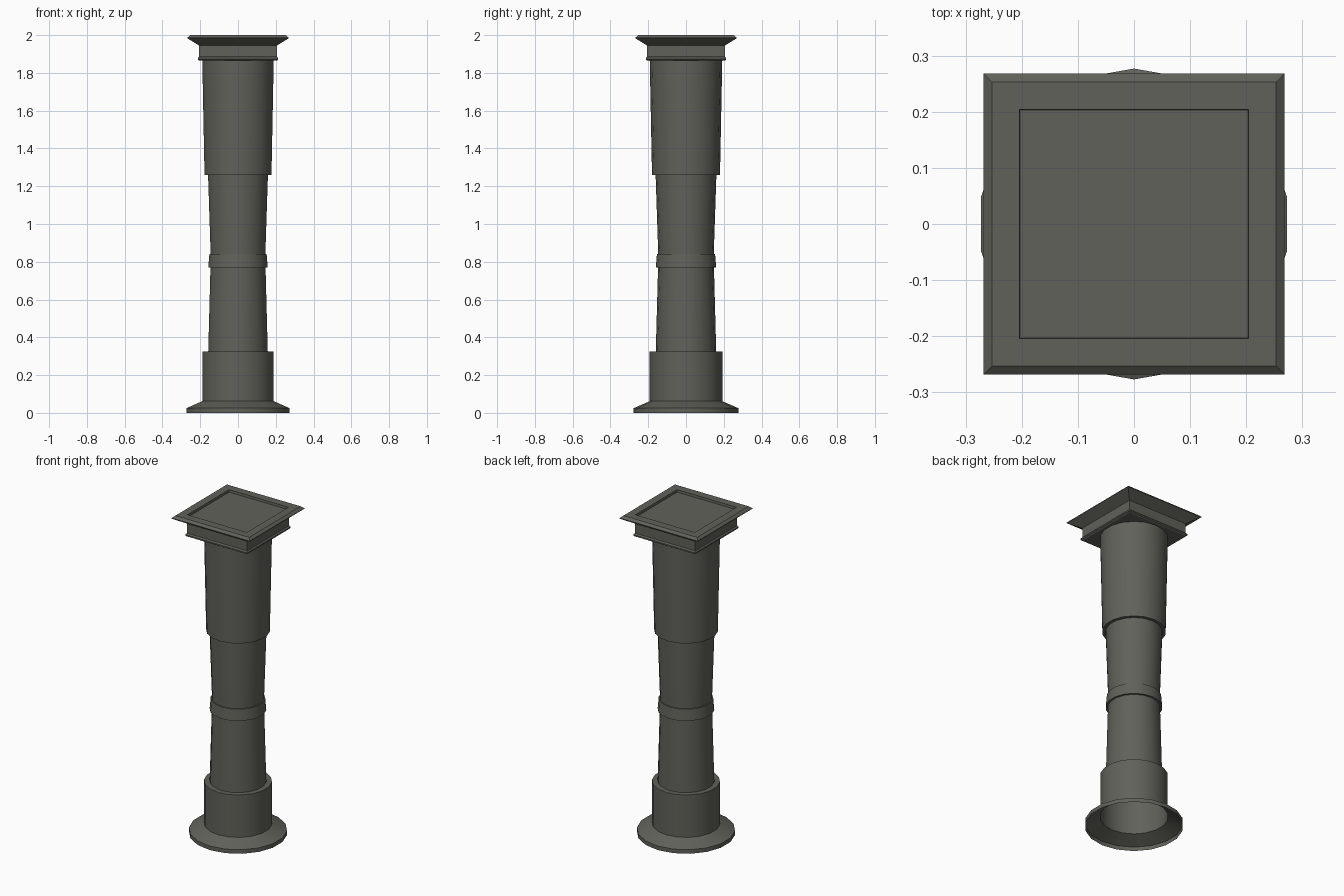
import bpy, bmesh, math

if "Cube" in bpy.data.objects:
    bpy.data.objects.remove(bpy.data.objects["Cube"])

stone = bpy.data.materials.new("dark_grey_stone")
stone.diffuse_color = (0.12, 0.12, 0.103, 1)
stone.use_nodes = True
stone.node_tree.nodes["Principled BSDF"].inputs["Base Color"].default_value = stone.diffuse_color


def loft(name, profile, sides, smooth=True, cap_start=False, cap_end=False):
    """Sweep a (radius, height) profile around z; square parts use half widths."""
    bm = bmesh.new()
    square = sides == 4
    scale = math.sqrt(2) if square else 1
    start = math.pi / 4 if square else math.pi / 2
    rings = []
    for r, z in profile:
        ring = []
        for i in range(sides):
            a = start + 2 * math.pi * i / sides
            ring.append(bm.verts.new((r * scale * math.cos(a), r * scale * math.sin(a), z)))
        rings.append(ring)
    for lo, hi in zip(rings, rings[1:]):
        for i in range(sides):
            j = (i + 1) % sides
            bm.faces.new((lo[i], lo[j], hi[j], hi[i]))
    if cap_start:
        bm.faces.new(rings[0][::-1])
    if cap_end:
        bm.faces.new(rings[-1])
    mesh = bpy.data.meshes.new(name)
    bm.to_mesh(mesh)
    bm.free()
    mesh.materials.append(stone)
    obj = bpy.data.objects.new(name, mesh)
    bpy.context.collection.objects.link(obj)
    if smooth:
        bpy.ops.object.select_all(action='DESELECT')
        obj.select_set(True)
        bpy.context.view_layer.objects.active = obj
        bpy.ops.object.shade_smooth_by_angle(angle=math.radians(25))
    return obj


N = 18
# Flared foot, open underneath
loft("foot_flange", [(0.277, 0), (0.277, 0.025), (0.192, 0.062)], N)
# Lower drum with its top ledge
loft("base_drum", [(0.192, 0.062), (0.192, 0.325), (0.159, 0.325)], N)
# Shaft halves narrowing towards the band
loft("lower_shaft", [(0.160, 0.325), (0.148, 0.77)], N)
loft("shaft_band", [(0.148, 0.77), (0.160, 0.77), (0.154, 0.84), (0.147, 0.84)], N)
loft("upper_shaft", [(0.147, 0.84), (0.161, 1.26)], N)
# Upper drum widening to the capital
loft("upper_drum", [(0.161, 1.26), (0.180, 1.26), (0.192, 1.867)], N)
# Square capital: lip, block, flare, bevel and recessed top
loft("capital", [(0.205, 1.865), (0.213, 1.870), (0.213, 1.878), (0.206, 1.886),
                 (0.206, 1.945), (0.268, 1.983), (0.268, 1.987), (0.253, 2.0),
                 (0.204, 2.0), (0.203, 1.985)], 4, False, True, True)
